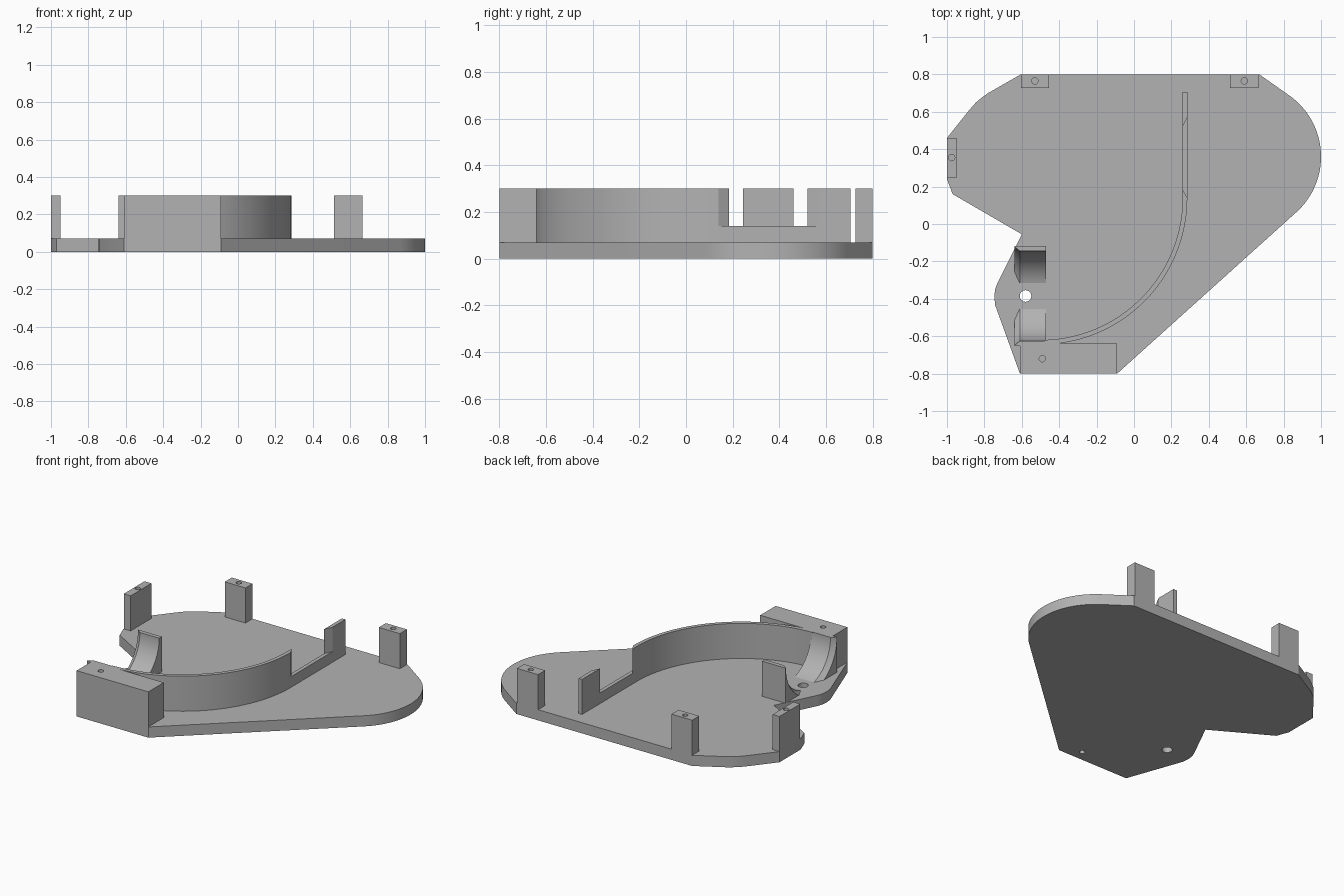
import bpy, bmesh, math

if "Cube" in bpy.data.objects:
    bpy.data.objects.remove(bpy.data.objects["Cube"])

grey = bpy.data.materials.new("plain grey")
grey.diffuse_color = (0.45, 0.45, 0.45, 1)
grey.use_nodes = True
grey.node_tree.nodes["Principled BSDF"].inputs["Base Color"].default_value = grey.diffuse_color

BASE, TOP = 0.07, 0.30


def finish(name, bm):
    bmesh.ops.recalc_face_normals(bm, faces=bm.faces[:])
    mesh = bpy.data.meshes.new(name)
    bm.to_mesh(mesh)
    bm.free()
    ob = bpy.data.objects.new(name, mesh)
    bpy.context.collection.objects.link(ob)
    mesh.materials.append(grey)
    return ob


def loft(name, sections):
    """Skin a list of equal-length closed sections and cap both ends."""
    bm = bmesh.new()
    rings = [[bm.verts.new(p) for p in s] for s in sections]
    n = len(rings[0])
    for a, b in zip(rings, rings[1:]):
        for i in range(n):
            j = (i + 1) % n
            bm.faces.new((a[i], a[j], b[j], b[i]))
    bm.faces.new(rings[0])
    bm.faces.new(rings[-1])
    return finish(name, bm)


def prism(name, outline, z0, z1):
    return loft(name, [[(x, y, z) for x, y in outline] for z in (z0, z1)])


def box(name, x0, x1, y0, y1):
    return prism(name, [(x0, y0), (x1, y0), (x1, y1), (x0, y1)], BASE, TOP)


def arc(cx, cy, r, a0, a1, n):
    angles = [math.radians(a0 + (a1 - a0) * i / n) for i in range(n + 1)]
    return [(cx + r * math.cos(a), cy + r * math.sin(a)) for a in angles]


def drill(ob, x, y, r, z0, z1):
    cutter = prism("hole_cutter", arc(x, y, r, 0, 345, 23), z0, z1)
    cutter.hide_render = True
    mod = ob.modifiers.new("hole", 'BOOLEAN')
    mod.operation, mod.solver, mod.object = 'DIFFERENCE', 'EXACT', cutter
    bpy.context.view_layer.objects.active = ob
    bpy.ops.object.modifier_apply(modifier=mod.name)
    bpy.data.objects.remove(cutter)


# base plate with a rounded right lobe
outline = [(-0.605, 0.80), (-0.78, 0.70), (-0.815, 0.675), (-0.845, 0.65), (-0.88, 0.61),
           (-1.0, 0.46), (-1.0, 0.24), (-0.97, 0.16), (-0.60, -0.055), (-0.73, -0.315),
           (-0.743, -0.35), (-0.747, -0.39), (-0.742, -0.435), (-0.61, -0.80), (-0.09, -0.80)]
outline += arc(0.60, 0.36, 0.40, -48, 55, 32) + [(0.67, 0.80)]
plate = prism("base_plate", outline, 0, BASE)
drill(plate, -0.58, -0.385, 0.031, -0.1, 0.2)
drill(plate, -0.21, -0.73, 0.017, -0.1, 0.05)

# screw posts and front block, each with a blind hole in the top
for name, x0, x1, y0, y1, hx, hy in [
        ("back_left_post", -0.605, -0.455, 0.727, 0.80, -0.53, 0.765),
        ("back_right_post", 0.512, 0.665, 0.727, 0.80, 0.59, 0.765),
        ("left_post", -1.0, -0.95, 0.245, 0.46, -0.975, 0.355),
        ("front_block", -0.61, -0.09, -0.80, -0.64, -0.49, -0.72)]:
    drill(box(name, x0, x1, y0, y1), hx, hy, 0.017, 0.20, 0.40)

# curved guide wall: tall sweep, low notch floor, tall end
CX, CY, RI, RO = -0.50, 0.14, 0.76, 0.785
prism("curved_wall", arc(CX, CY, RO, -87.8, 0, 40) + [(0.26, 0.185)]
      + arc(CX, CY, RI, 0, -88.5, 40), BASE, TOP)
prism("wall_notch", [(0.26, 0.185), (0.285, 0.14), (0.285, 0.57), (0.26, 0.52)], BASE, 0.14)
prism("wall_end", [(0.26, 0.52), (0.285, 0.57), (0.285, 0.705), (0.26, 0.705)], BASE, TOP)

# round cradle halves with a flared mouth on the left
for name, side in (("cradle_back", 1), ("cradle_front", -1)):
    sections = []
    for x, r in ((-0.64, 0.264), (-0.61, 0.24), (-0.47, 0.24)):
        end = math.degrees(math.asin((TOP - BASE) / r))
        curve = arc(0, TOP, r, 0, -end, 24)
        profile = [(0.267, BASE), (0.267, TOP)] + curve
        sections.append([(x, -0.385 + side * y, z) for y, z in profile])
    loft(name, sections)

# smooth the curved faces, keep corners crisp
for ob in bpy.context.scene.objects:
    ob.select_set(True)
bpy.context.view_layer.objects.active = plate
bpy.ops.object.shade_smooth_by_angle(angle=math.radians(25))
